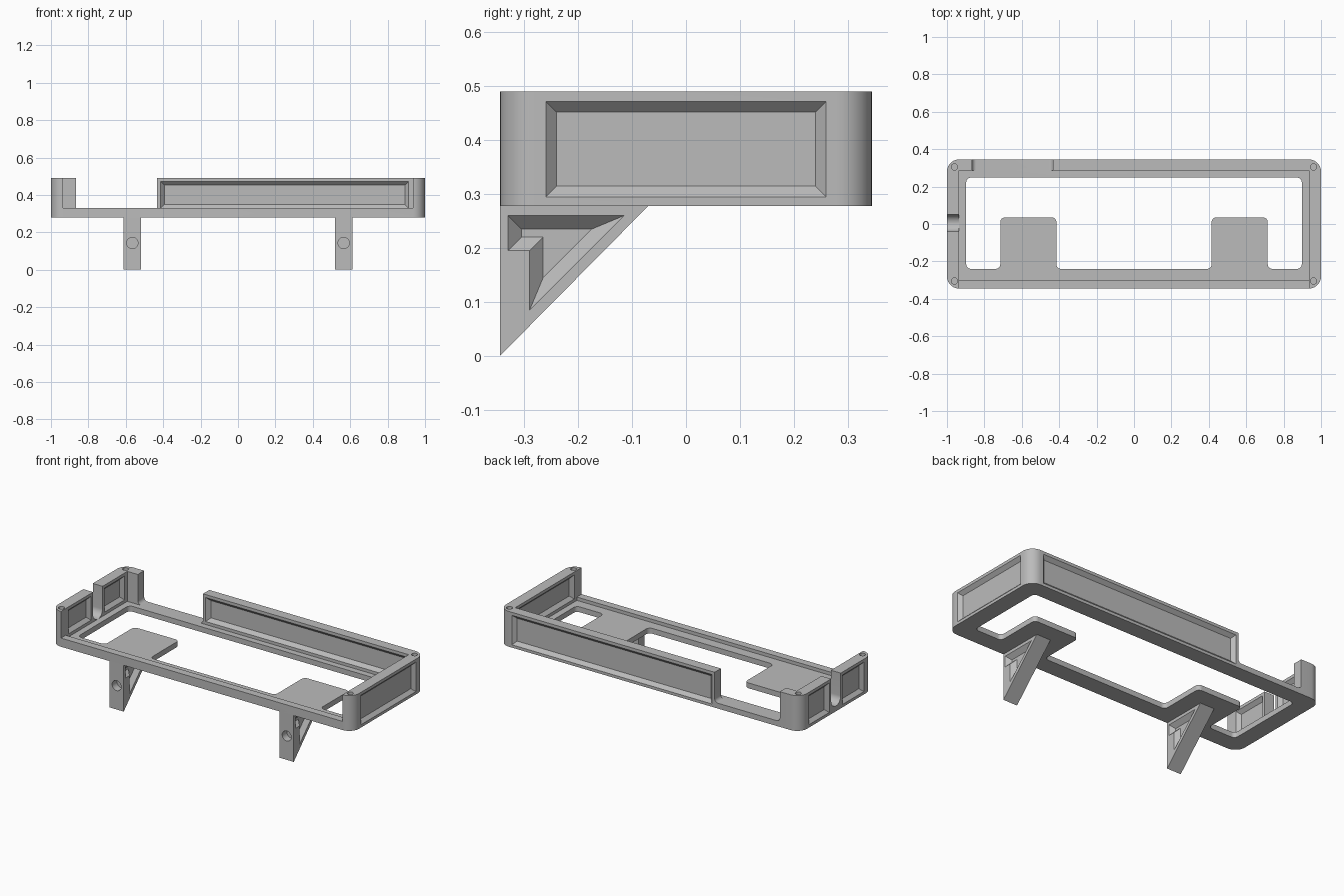
import bpy, bmesh
from math import cos, sin, pi
from mathutils import Vector

if "Cube" in bpy.data.objects:
    bpy.data.objects.remove(bpy.data.objects["Cube"])

grey = bpy.data.materials.new("mid_grey")
grey.use_nodes = True
GREY = (0.5, 0.5, 0.5, 1)
grey.diffuse_color = GREY
grey.node_tree.nodes["Principled BSDF"].inputs["Base Color"].default_value = GREY

# Maps profile coordinates (u, v) and depth w to space, by extrusion axis
AXES = {"x": lambda u, v, w: (w, u, v),
        "y": lambda u, v, w: (u, w, v),
        "z": lambda u, v, w: (u, v, w)}


def loft(name, axis, loop_a, wa, loop_b, wb):
    """Solid between two matching profiles."""
    bm = bmesh.new()
    a = [bm.verts.new(AXES[axis](u, v, wa)) for u, v in loop_a]
    b = [bm.verts.new(AXES[axis](u, v, wb)) for u, v in loop_b]
    bm.faces.new(a)
    bm.faces.new(b)
    n = len(a)
    for i in range(n):
        j = (i + 1) % n
        bm.faces.new((a[i], a[j], b[j], b[i]))
    bmesh.ops.recalc_face_normals(bm, faces=bm.faces)
    mesh = bpy.data.meshes.new(name)
    bm.to_mesh(mesh)
    bm.free()
    mesh.materials.append(grey)
    obj = bpy.data.objects.new(name, mesh)
    bpy.context.collection.objects.link(obj)
    return obj


def prism(name, axis, loop, wa, wb):
    return loft(name, axis, loop, wa, loop, wb)


def rect(u0, u1, v0, v1):
    return [(u0, v0), (u1, v0), (u1, v1), (u0, v1)]


def circle(u, v, r, n=32):
    return [(u + r * cos(2 * pi * i / n), v + r * sin(2 * pi * i / n)) for i in range(n)]


def rounded(points, radius, steps=10):
    """Round every right-angled corner of a polygon."""
    out = []
    for i, p in enumerate(points):
        p = Vector(p)
        d0 = (Vector(points[i - 1]) - p).normalized()
        d1 = (Vector(points[(i + 1) % len(points)]) - p).normalized()
        centre = p + (d0 + d1) * radius
        for k in range(steps + 1):
            t = k / steps * pi / 2
            q = centre - d1 * radius * cos(t) - d0 * radius * sin(t)
            out.append((q.x, q.y))
    return out


def cut(obj, cutter):
    mod = obj.modifiers.new("cut", "BOOLEAN")
    mod.operation = "DIFFERENCE"
    mod.solver = "EXACT"
    mod.object = cutter
    bpy.context.view_layer.objects.active = obj
    bpy.ops.object.modifier_apply(modifier=mod.name)
    bpy.data.objects.remove(cutter)


def recess(obj, axis, u0, u1, v0, v1, w, inward):
    """Sunken panel with sloping sides in the wall face at w."""
    e, d = 0.005, 0.02
    cut(obj, loft("cutter", axis,
                  rect(u0 - e, u1 + e, v0 - e, v1 + e), w - inward * e,
                  rect(u0 + d, u1 - d, v0 + d, v1 - d), w + inward * d))


BOTTOM, FLOOR, LIP, TOP = 0.278, 0.31, 0.33, 0.49
HY = 0.345                        # half depth
IN_X, IN_F, IN_B = 0.935, -0.3, 0.285   # inner wall faces
ABOVE = 0.6

# Tray: rounded block with a pocket and an open front above a low lip
tray = prism("tray_frame", "z", rounded(rect(-1, 1, -HY, HY), 0.065), BOTTOM, TOP)
cut(tray, prism("cutter", "z", rect(-IN_X, IN_X, IN_F, IN_B), FLOOR, ABOVE))
cut(tray, prism("cutter", "z", rect(-IN_X, IN_X, -0.5, IN_F + 0.05), LIP, ABOVE))

# Floor opening that leaves two rear-facing tabs
T0, T1, TY, OX, OF, OB = 0.415, 0.715, 0.035, 0.897, -0.24, 0.248
half = [(T0, OF), (T0, TY), (T1, TY), (T1, OF), (OX, OF), (OX, OB)]
opening = half + [(-x, y) for x, y in reversed(half)]
cut(tray, prism("cutter", "z", rounded(opening, 0.025), 0.2, 0.4))

# Wide notch in the back wall and round-bottomed slot in the right wall
N0, N1 = -0.865, -0.432
cut(tray, prism("cutter", "y", rounded(rect(N0, N1, FLOOR, ABOVE), 0.022), 0.26, 0.5))
S0, S1 = -0.04, 0.05
cut(tray, prism("cutter", "x", rounded(rect(S0, S1, FLOOR, ABOVE), 0.0449), -1.1, -0.92))

# Sunken panels, outside and inside
OUT_Z, IN_Z = (0.295, 0.472), (0.328, 0.472)
M = 0.018
recess(tray, "x", -0.26, 0.26, *OUT_Z, 1, -1)
recess(tray, "x", -0.275, 0.26, *IN_Z, IN_X, 1)
recess(tray, "y", N1 + M, 0.915, *OUT_Z, HY, -1)
recess(tray, "y", N1 + M, 0.912, *IN_Z, IN_B, 1)
recess(tray, "x", -0.26, S0 - M, *OUT_Z, -1, 1)
recess(tray, "x", S1 + M, 0.26, *OUT_Z, -1, 1)
recess(tray, "x", -0.275, S0 - M, *IN_Z, -IN_X, -1)
recess(tray, "x", S1 + M, 0.26, *IN_Z, -IN_X, -1)

# Blind screw holes in the corner posts
for sx in (-1, 1):
    for sy in (-1, 1):
        cut(tray, prism("cutter", "z", circle(sx * 0.96, sy * 0.305, 0.017), 0.39, ABOVE))

# Triangular mounting brackets with sunken sides and a front bolt hole
outer = [(-0.33, 0.26), (-0.115, 0.26), (-0.29, 0.085), (-0.29, 0.195), (-0.33, 0.195)]
inner = [(-0.305, 0.235), (-0.175, 0.235), (-0.265, 0.145), (-0.265, 0.22), (-0.305, 0.22)]
wide = [(a + (a - c) * 0.2, b + (b - d) * 0.2) for (a, b), (c, d) in zip(outer, inner)]
parts = [tray]
for side, cx in (("right", -0.565), ("left", 0.565)):
    bracket = prism(side + "_bracket", "x",
                    [(-HY, 0), (-0.07, BOTTOM), (-HY, BOTTOM)], cx - 0.047, cx + 0.047)
    for s in (-1, 1):
        face = cx + s * 0.047
        cut(bracket, loft("cutter", "x", wide, face + s * 0.005, inner, face - s * 0.025))
    cut(bracket, prism("cutter", "y", circle(cx, 0.143, 0.03), -0.4, -0.3))
    parts.append(bracket)

# Smooth the round corners and keep the hard edges
bpy.ops.object.select_all(action="DESELECT")
for obj in parts:
    obj.select_set(True)
bpy.context.view_layer.objects.active = tray
bpy.ops.object.shade_smooth_by_angle()
